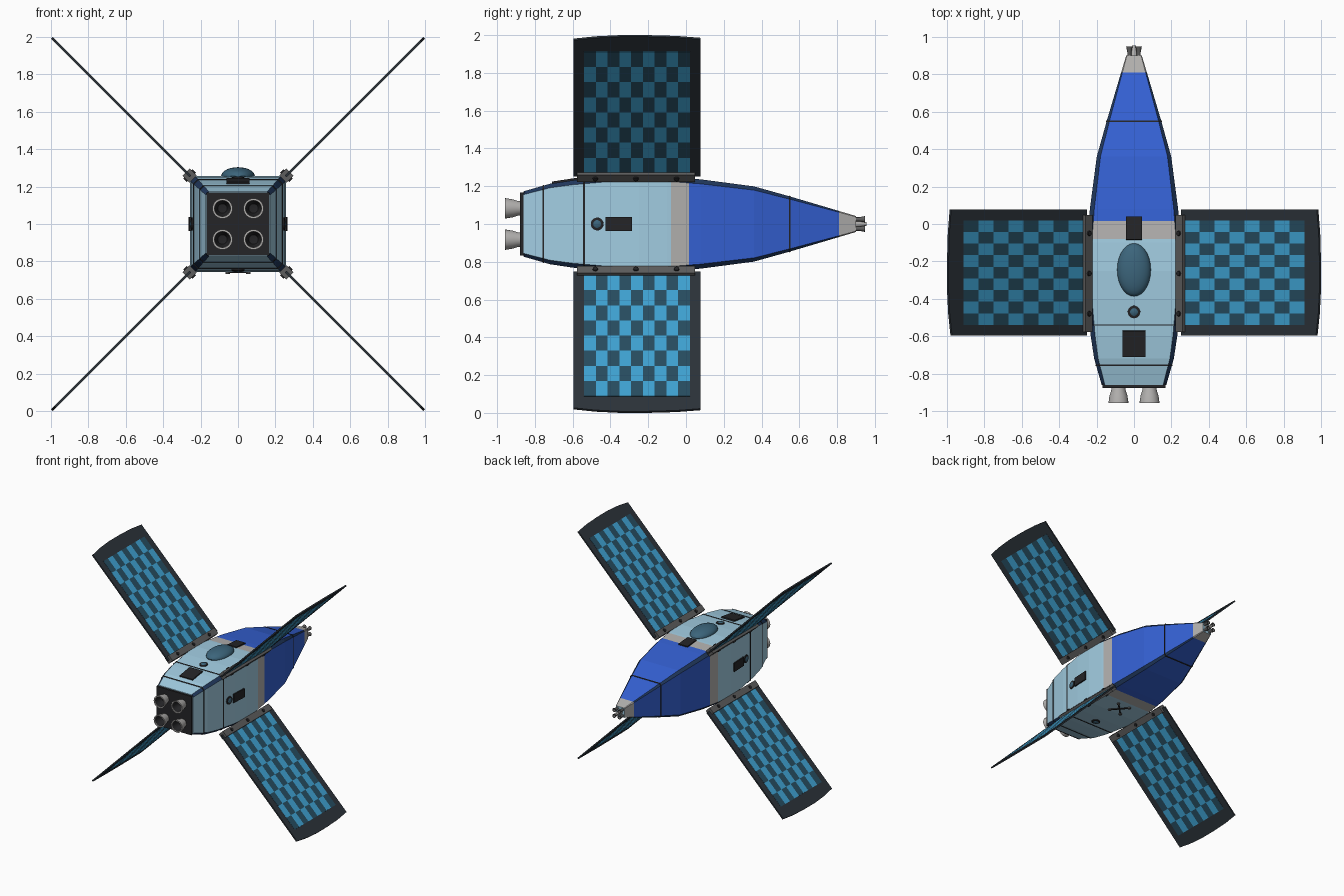
import bpy, bmesh, math
from mathutils import Matrix, Vector

if "Cube" in bpy.data.objects:
    bpy.data.objects.remove(bpy.data.objects["Cube"])

C = Matrix.Translation((0, 0, 1))          # craft axis sits at z = 1


def mat(name, r, g, b):
    m = bpy.data.materials.new(name)
    m.diffuse_color = (r, g, b, 1)
    m.use_nodes = True
    m.node_tree.nodes["Principled BSDF"].inputs["Base Color"].default_value = m.diffuse_color
    return m


PALE = mat("pale_blue", 0.36, 0.61, 0.76)
BLUE = mat("deep_blue", 0.035, 0.12, 0.66)
NAVY = mat("navy", 0.015, 0.04, 0.11)
GREY = mat("light_grey", 0.45, 0.44, 0.43)
STEEL = mat("steel", 0.11, 0.11, 0.11)
DARK = mat("dark", 0.018, 0.018, 0.02)
FRAME = mat("panel_frame", 0.025, 0.033, 0.042)
CELL_L = mat("cell_light", 0.05, 0.37, 0.66)
CELL_D = mat("cell_dark", 0.02, 0.075, 0.12)
GLASS = mat("glass", 0.045, 0.13, 0.2)


def finish(name, bm, mats, matrix=None, smooth=False):
    bmesh.ops.recalc_face_normals(bm, faces=bm.faces)
    me = bpy.data.meshes.new(name)
    bm.to_mesh(me)
    bm.free()
    for m in mats:
        me.materials.append(m)
    ob = bpy.data.objects.new(name, me)
    bpy.context.collection.objects.link(ob)
    if matrix is not None:
        ob.matrix_world = matrix
    if smooth:
        bpy.context.view_layer.objects.active = ob
        ob.select_set(True)
        bpy.ops.object.shade_smooth_by_angle(angle=math.radians(30))
        ob.select_set(False)
    return ob


def box(name, size, m, matrix):
    bm = bmesh.new()
    bmesh.ops.create_cube(bm, size=1, matrix=Matrix.Diagonal((*size, 1)))
    return finish(name, bm, [m], matrix)


def lathe(name, profile, m, matrix, segs=20):
    """Revolve (radius, height) points about local z."""
    bm = bmesh.new()
    vs = [bm.verts.new((r, 0, h)) for r, h in profile]
    es = [bm.edges.new(p) for p in zip(vs, vs[1:])]
    bmesh.ops.spin(bm, geom=vs + es, cent=(0, 0, 0), axis=(0, 0, 1),
                   angle=math.tau, steps=segs, use_duplicate=False)
    bmesh.ops.remove_doubles(bm, verts=bm.verts, dist=1e-5)
    return finish(name, bm, [m], matrix, True)


# Hull half-width along y
PROFILE = [(-0.86, 0.173), (-0.72, 0.213), (-0.6, 0.231), (-0.4, 0.25), (-0.25, 0.257),
           (-0.1, 0.251), (0.08, 0.236), (0.36, 0.199), (0.55, 0.146), (0.81, 0.069), (0.9, 0.042)]


def half(y):
    for (a, ha), (b, hb) in zip(PROFILE, PROFILE[1:]):
        if y <= b:
            return ha + (hb - ha) * (y - a) / (b - a)
    return PROFILE[-1][1]


def loft(name, ys, mats, pick, grow=0.0):
    """Chamfered square sections joined along y."""
    bm = bmesh.new()
    rings = []
    for y in ys:
        h = half(y) + grow
        k = h * 0.9
        pts = [(h, -k), (h, k), (k, h), (-k, h), (-h, k), (-h, -k), (-k, -h), (k, -h)]
        rings.append([bm.verts.new((x, y, z)) for x, z in pts])
    for i, (a, b) in enumerate(zip(rings, rings[1:])):
        for j in range(8):
            f = bm.faces.new((a[j], a[j - 7], b[j - 7], b[j]))
            f.material_index = pick((ys[i] + ys[i + 1]) / 2, j % 2)
    bm.faces.new(rings[0])
    bm.faces.new(rings[-1])
    return finish(name, bm, mats, C)


# Hull with painted zones and navy corner chamfers
def paint(y, corner):
    if y > 0.81:
        return 2
    if corner:
        return 3
    return 0 if y < -0.08 else 2 if y < 0.015 else 1


loft("hull", sorted([p[0] for p in PROFILE] + [-0.08, 0.015]), [PALE, BLUE, GREY, NAVY], paint)

# Seam lines round the hull
for i, y in enumerate((-0.755, -0.54, 0.55)):
    loft(f"hull_seam_{i}", [y - 0.004, y + 0.004], [DARK], lambda y, c: 0, 0.003)


def on_hull(y, turn):
    """Frame on a hull side, local z outward; turn 0 top, 1 right, 2 bottom, 3 left."""
    slope = math.atan2(half(y + 0.02) - half(y - 0.02), 0.04)
    return (C @ Matrix.Rotation(turn * math.pi / 2, 4, 'Y')
            @ Matrix.Translation((0, y, half(y))) @ Matrix.Rotation(slope, 4, 'X'))


# Hatches
box("rear_top_hatch", (0.125, 0.14, 0.02), DARK, on_hull(-0.64, 0))
box("front_top_hatch", (0.085, 0.125, 0.02), DARK, on_hull(-0.022, 0))
for t, side in ((1, "right"), (3, "left")):
    box(f"{side}_hatch", (0.075, 0.14, 0.02), DARK, on_hull(-0.355, t))

# Round ports on all four sides
for t, side in enumerate(("top", "right", "bottom", "left")):
    m = on_hull(-0.47, t)
    lathe(f"{side}_port_ring", [(0, -0.005), (0.034, -0.005), (0.034, 0.006), (0.025, 0.009),
                                (0, 0.009)], DARK, m)
    lathe(f"{side}_port_lens", [(0.025, 0.006), (0.018, 0.011), (0, 0.014)], GLASS, m)

# Canopy dome
bm = bmesh.new()
bmesh.ops.create_uvsphere(bm, u_segments=28, v_segments=14, radius=1,
                          matrix=Matrix.Diagonal((0.09, 0.142, 0.047, 1)))
finish("canopy", bm, [GLASS], on_hull(-0.245, 0), True)

# Cross fixture underneath
for s in (-1, 1):
    m = on_hull(-0.18, 2)
    box(f"belly_cross_bar_{s}", (0.16, 0.012, 0.014), DARK, m @ Matrix.Rotation(s * math.pi / 4, 4, 'Z'))
    for e in (-1, 1):
        lathe("belly_cross_foot", [(0, 0), (0.013, 0), (0.013, 0.01), (0, 0.01)], STEEL,
              m @ Matrix.Translation((e * 0.055, s * e * 0.055, 0)), 10)

# Engine plate and four hollow nozzles
box("engine_plate", (0.335, 0.03, 0.335), DARK, C @ Matrix.Translation((0, -0.863, 0)))
AFT = Matrix.Rotation(math.pi / 2, 4, 'X')      # local z -> -y
FORE = Matrix.Rotation(-math.pi / 2, 4, 'X')    # local z -> +y
for sx in (-1, 1):
    for sz in (-1, 1):
        m = C @ Matrix.Translation((sx * 0.083, -0.87, sz * 0.083)) @ AFT
        lathe("engine_nozzle", [(0.036, 0), (0.039, 0.02), (0.047, 0.045), (0.054, 0.087),
                                (0.044, 0.087), (0.042, 0.08)], GREY, m, 24)
        lathe("engine_nozzle_bore", [(0.0425, 0.083), (0.036, 0.045), (0.025, 0.015), (0, 0.01)], DARK, m, 24)

# Nose tip with four small thrusters
lathe("nose_probe", [(0, 0), (0.022, 0), (0.014, 0.04), (0.01, 0.057), (0, 0.057)], GREY,
      C @ Matrix.Translation((0, 0.898, 0)) @ FORE, 12)
for sx in (-1, 1):
    for sz in (-1, 1):
        m = C @ Matrix.Translation((sx * 0.025, 0.893, sz * 0.025)) @ FORE
        lathe("nose_thruster", [(0.011, 0), (0.011, 0.025), (0.017, 0.055), (0.013, 0.055),
                                (0.007, 0.03), (0, 0.03)], STEEL, m, 12)

# Solar wings: local x runs outward, y along the craft
T = 0.006
OUTLINE = [(0.36, -0.595), (1.382, -0.595), (1.399, -0.48), (1.408, -0.35), (1.408, -0.2),
           (1.402, -0.05), (1.388, 0.077), (0.36, 0.077)]
for k, pos in enumerate(("lower_right", "lower_left", "upper_left", "upper_right")):
    w = C @ Matrix.Rotation(math.radians(45 + 90 * k), 4, 'Y')
    bm = bmesh.new()
    face = bm.faces.new([bm.verts.new((r, y, -T)) for r, y in OUTLINE])
    ext = bmesh.ops.extrude_face_region(bm, geom=[face])["geom"]
    bmesh.ops.translate(bm, vec=(0, 0, 2 * T), verts=[v for v in ext if isinstance(v, bmesh.types.BMVert)])
    finish(f"{pos}_wing", bm, [FRAME], w)

    # Checker of cells on both faces, as thin tiles through the wing
    bm = bmesh.new()
    dr, dy = (1.296 - 0.39) / 8, 0.56 / 9
    for i in range(8):
        for j in range(9):
            pos_m = Matrix.Translation((0.39 + dr * (i + 0.5), -0.54 + dy * (j + 0.5), 0))
            vs = bmesh.ops.create_cube(bm, size=1, matrix=pos_m @ Matrix.Diagonal((dr, dy, 2 * T + 0.003, 1)))["verts"]
            for f in {f for v in vs for f in v.link_faces}:
                f.material_index = (i + j) % 2
    finish(f"{pos}_wing_cells", bm, [CELL_L, CELL_D], w)

    # Hinge rail with knobs
    box(f"{pos}_hinge_rail", (0.053, 0.625, 0.053), STEEL, w @ Matrix.Translation((0.366, -0.265, 0)))
    for y in (-0.48, -0.265, -0.05):
        for s in (-1, 1):
            m = w @ Matrix.Translation((0.366, y, s * 0.024)) @ Matrix.Diagonal((1, 1, s, 1))
            lathe(f"{pos}_hinge_knob", [(0, 0), (0.015, 0), (0.013, 0.01), (0, 0.012)], DARK, m, 12)
